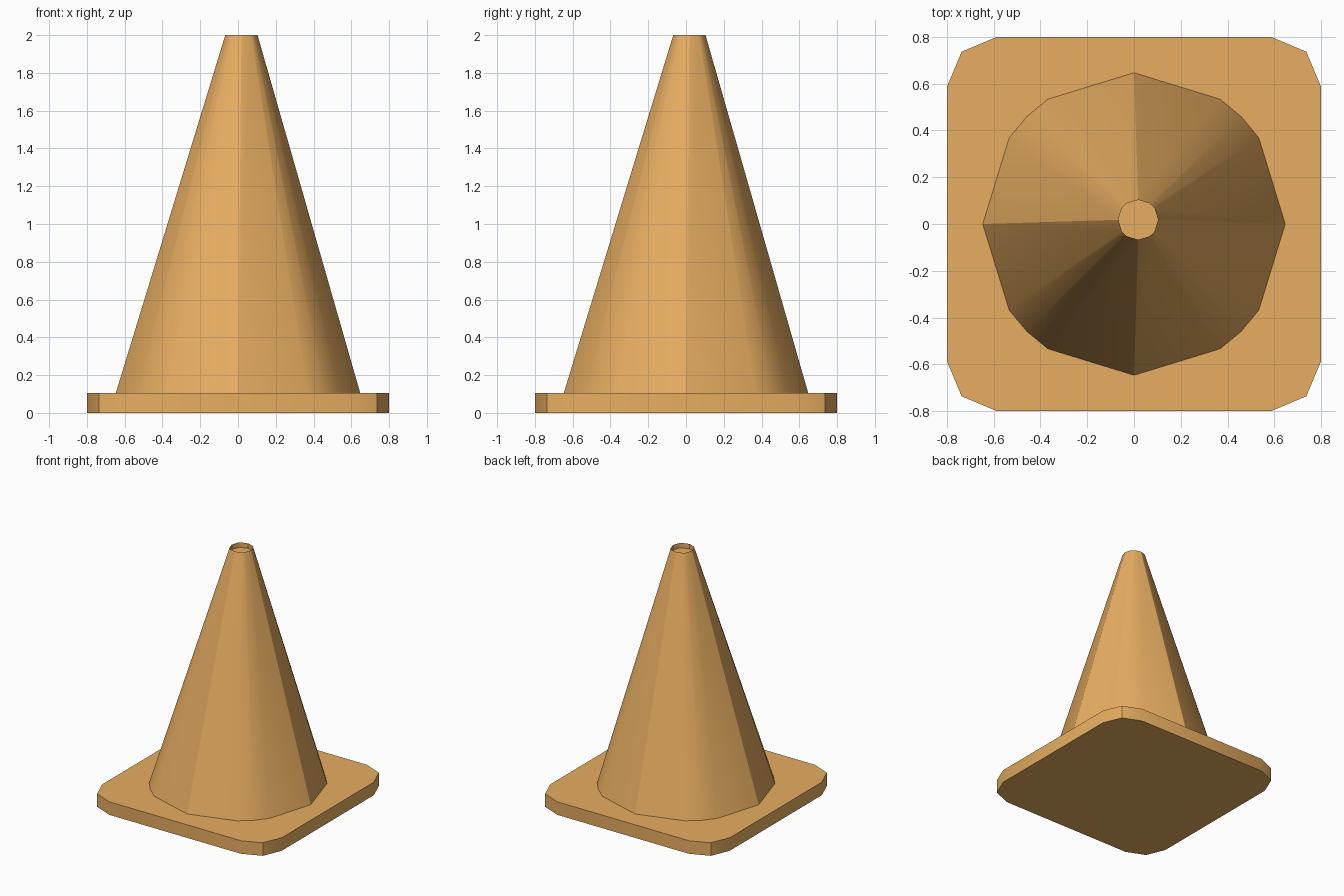
import bpy, bmesh, math

if "Cube" in bpy.data.objects:
    bpy.data.objects.remove(bpy.data.objects["Cube"])

ORANGE = bpy.data.materials.new("orange")
ORANGE.diffuse_color = (0.80, 0.42, 0.12, 1)
ORANGE.use_nodes = True
ORANGE.node_tree.nodes["Principled BSDF"].inputs["Base Color"].default_value = ORANGE.diffuse_color


def four_fold(points):
    """Repeat one corner's points around all four quadrants."""
    out = []
    for q in range(4):
        c, s = round(math.cos(q * math.pi / 2)), round(math.sin(q * math.pi / 2))
        out += [(c * x - s * y, s * x + c * y) for x, y in points]
    return out


def loft(name, outline, rings, cap_start, cap_end):
    """Skin scaled copies of an outline; each ring is (z, scale, offset)."""
    bm = bmesh.new()
    loops = [[bm.verts.new((x * k + o, y * k + o, z)) for x, y in outline]
             for z, k, o in rings]
    n = len(outline)
    for a, b in zip(loops, loops[1:]):
        for i in range(n):
            j = (i + 1) % n
            bm.faces.new((a[i], a[j], b[j], b[i]))
    if cap_start:
        bm.faces.new(loops[0][::-1])
    if cap_end:
        bm.faces.new(loops[-1])
    mesh = bpy.data.meshes.new(name)
    bm.to_mesh(mesh)
    bm.free()
    mesh.materials.append(ORANGE)
    obj = bpy.data.objects.new(name, mesh)
    bpy.context.collection.objects.link(obj)
    bpy.ops.object.select_all(action='DESELECT')
    bpy.context.view_layer.objects.active = obj
    obj.select_set(True)
    bpy.ops.object.shade_smooth_by_angle(angle=math.radians(30))
    return obj


# Square base plate with bevelled corners
corner = [(0.8, 0.587), (0.737, 0.737), (0.587, 0.8)]
loft("base_plate", four_fold(corner), [(0, 1, 0), (0.105, 1, 0)], True, True)

# Cone body, leaning slightly, with a shallow recess in its tip
side = [(0.647, 0), (0.534, 0.368), (0.459, 0.459), (0.368, 0.534)]
tip, lean = 0.132, 0.018
loft("cone_body", four_fold(side),
     [(0.105, 1, 0), (2.0, tip, lean), (1.96, tip, lean)], False, True)
